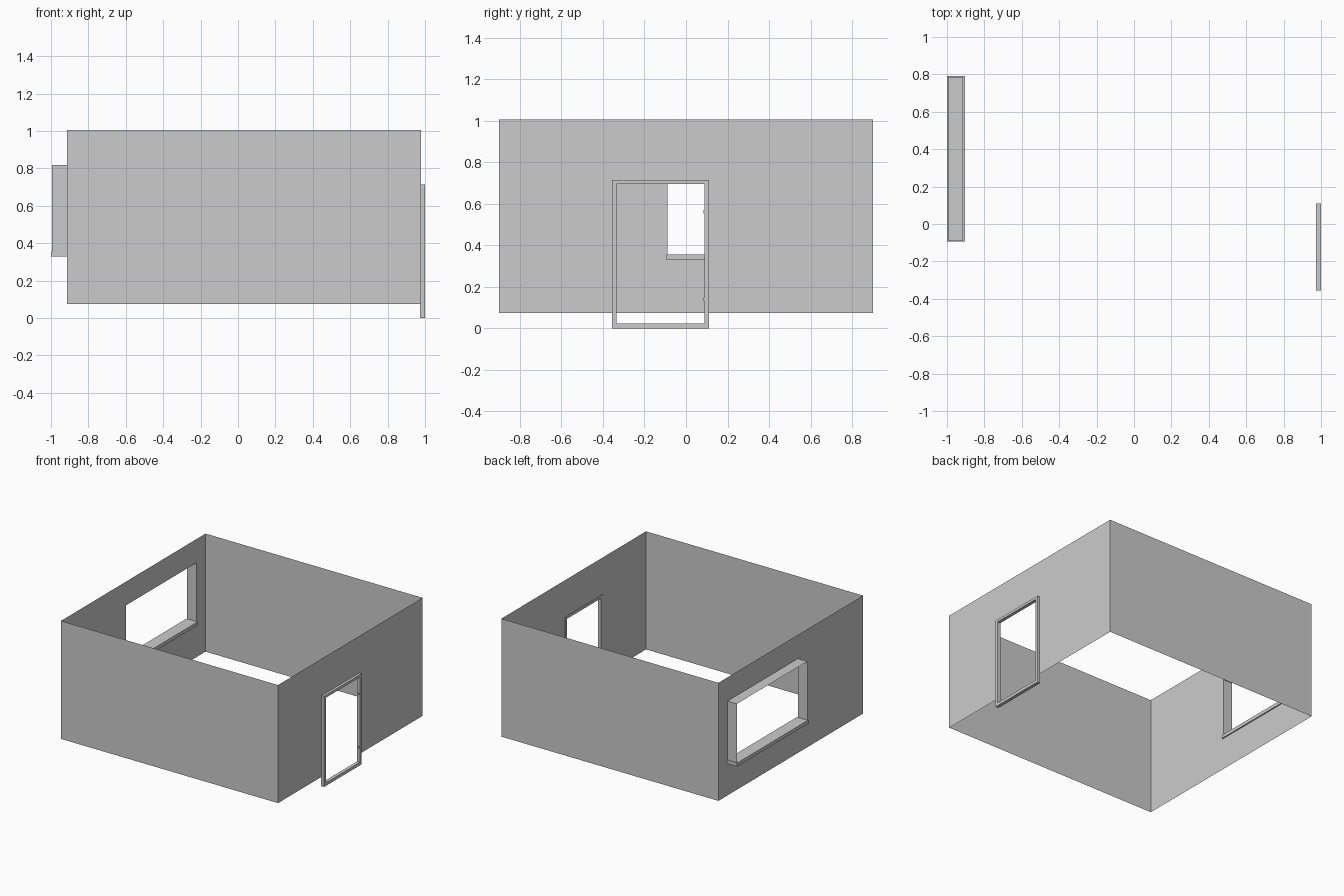
import bpy, bmesh

if "Cube" in bpy.data.objects:
    bpy.data.objects.remove(bpy.data.objects["Cube"])

X0, X1, Y0, Y1, Z0, Z1 = -0.913, 0.979, -0.9, 0.9, 0.075, 1.005


def finish(name, bm):
    bmesh.ops.remove_doubles(bm, verts=bm.verts, dist=1e-5)
    me = bpy.data.meshes.new(name)
    bm.to_mesh(me)
    bm.free()
    ob = bpy.data.objects.new(name, me)
    bpy.context.collection.objects.link(ob)
    return ob


def quad(bm, *pts):
    bm.faces.new([bm.verts.new(p) for p in pts])


def box(bm, lo, hi):
    vs = bmesh.ops.create_cube(bm, size=1)["verts"]
    for v in vs:
        v.co = [(a + b) / 2 + c * (b - a) for a, b, c in zip(lo, hi, v.co)]


def end_wall(name, x, out, ya, yb, za, zb):
    """Thin sheet wall at x, with an opening ya..yb, za..zb; out is its facing."""
    bm = bmesh.new()
    ys, zs = [Y0, ya, yb, Y1], sorted({Z0, za, zb, Z1})
    for a, b in zip(ys, ys[1:]):
        for c, d in zip(zs, zs[1:]):
            if (a, c) == (ya, za):
                continue
            pts = [(x, a, c), (x, b, c), (x, b, d), (x, a, d)]
            quad(bm, *pts[::out])
    return finish(name, bm)


# Window and door openings
WY0, WY1, WZ0, WZ1 = -0.089, 0.787, 0.345, 0.818
DY0, DY1, DZ1 = -0.356, 0.11, 0.715

# End walls with openings
end_wall("window_wall", X0, -1, WY0, WY1, WZ0, WZ1)
end_wall("door_wall", X1, 1, DY0 + 0.01, DY1 - 0.01, Z0, DZ1 - 0.01)

# Plain side walls
for name, y, out in (("front_wall", Y0, 1), ("back_wall", Y1, -1)):
    bm = bmesh.new()
    quad(bm, *[(X0, y, Z0), (X1, y, Z0), (X1, y, Z1), (X0, y, Z1)][::out])
    finish(name, bm)

# Thin window lining: two sides and a head
bm = bmesh.new()
path = [(WY0, WZ0), (WY0, WZ1), (WY1, WZ1), (WY1, WZ0)]
for (a, c), (b, d) in zip(path, path[1:]):
    quad(bm, (X0, a, c), (-0.995, a, c), (-0.995, b, d), (X0, b, d))
finish("window_lining", bm)

# Window sill
bm = bmesh.new()
box(bm, (-1.0, -0.094, 0.328), (-0.904, 0.792, 0.355))
finish("window_sill", bm)

# Door frame: closed rectangular ring with a threshold
bm = bmesh.new()
outer = [(DY0, 0), (DY1, 0), (DY1, DZ1), (DY0, DZ1)]
inner = [(DY0 + 0.021, 0.024), (DY1 - 0.021, 0.024),
         (DY1 - 0.021, DZ1 - 0.02), (DY0 + 0.021, DZ1 - 0.02)]
FX0, FX1 = 0.974, 1.0
for i in range(4):
    o0, o1, n0, n1 = outer[i], outer[i - 3], inner[i], inner[i - 3]
    quad(bm, (FX1, *o0), (FX1, *o1), (FX1, *n1), (FX1, *n0))
    quad(bm, (FX0, *n0), (FX0, *n1), (FX0, *o1), (FX0, *o0))
    quad(bm, (FX0, *o0), (FX0, *o1), (FX1, *o1), (FX1, *o0))
    quad(bm, (FX0, *n1), (FX0, *n0), (FX1, *n0), (FX1, *n1))
finish("door_frame", bm)

# Small door hinges on the jamb
for i, z in enumerate((0.14, 0.562)):
    bm = bmesh.new()
    box(bm, (0.986, 0.085, z - 0.009), (0.993, 0.09, z + 0.009))
    finish(f"hinge_{i + 1}", bm)
